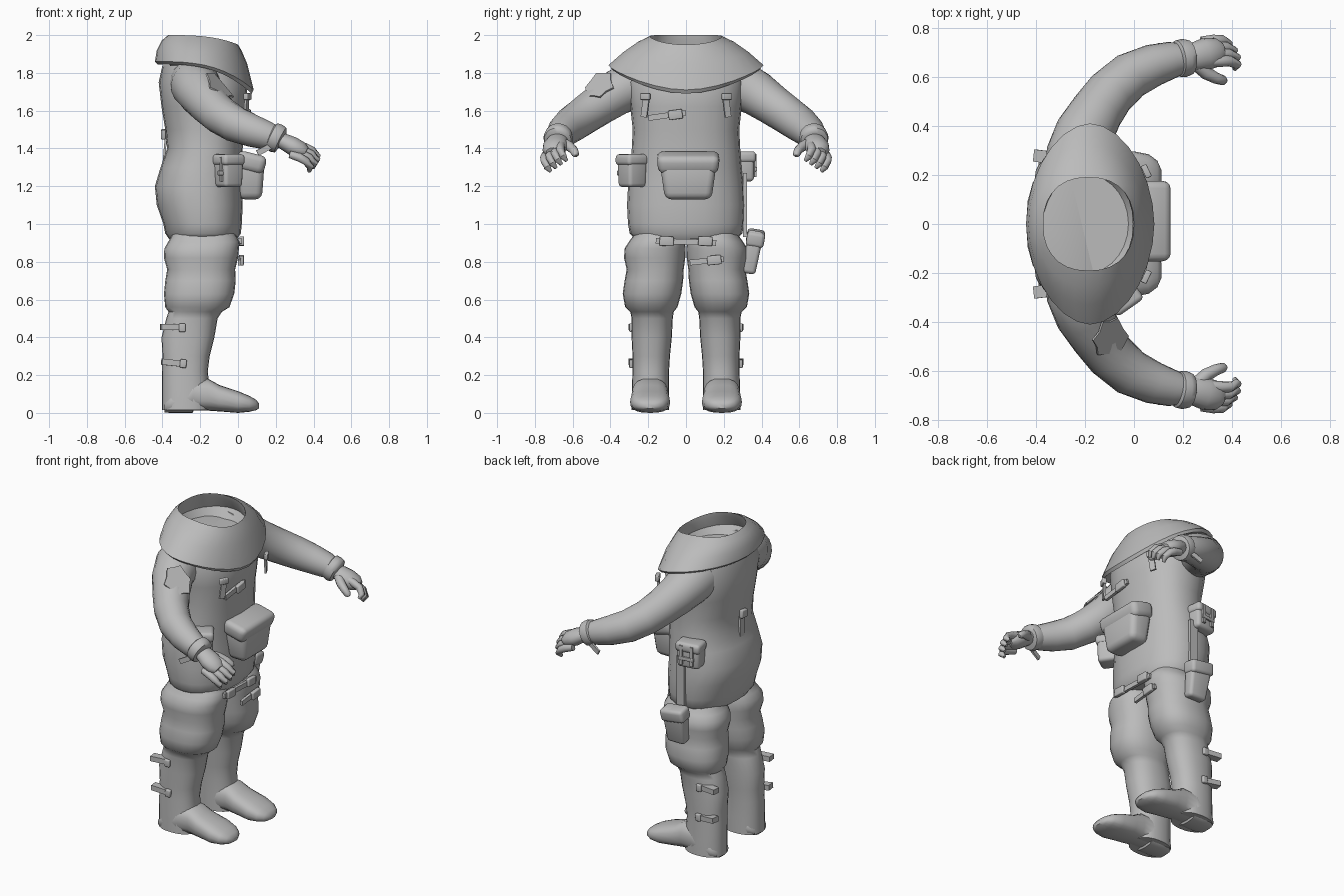
import bpy, bmesh, math
from mathutils import Vector, Matrix, Euler

fabric = bpy.data.materials.new("grey fabric")
fabric.diffuse_color = (0.5, 0.5, 0.5, 1)


def finish(name, bm, angle=50):
    bmesh.ops.recalc_face_normals(bm, faces=bm.faces)
    me = bpy.data.meshes.new(name)
    bm.to_mesh(me)
    bm.free()
    me.materials.append(fabric)
    me.polygons.foreach_set("use_smooth", [True] * len(me.polygons))
    me.set_sharp_from_angle(angle=math.radians(angle))
    ob = bpy.data.objects.new(name, me)
    bpy.context.collection.objects.link(ob)
    return ob


def loft(name, rings, angle=50):
    """Skin a list of equal-length point rings and cap both ends."""
    bm = bmesh.new()
    rows = [[bm.verts.new(p) for p in r] for r in rings]
    n = len(rows[0])
    for a, b in zip(rows, rows[1:]):
        for i in range(n):
            bm.faces.new((a[i], a[(i + 1) % n], b[(i + 1) % n], b[i]))
    bm.faces.new(rows[0])
    bm.faces.new(rows[-1])
    return finish(name, bm, angle)


def oval(n=24, p=2.0):
    """Unit superellipse points."""
    out = []
    for i in range(n):
        c, s = math.cos(2 * math.pi * i / n), math.sin(2 * math.pi * i / n)
        out.append((math.copysign(abs(c) ** (2 / p), c), math.copysign(abs(s) ** (2 / p), s)))
    return out


def level(z, x0, x1, y0, y1, p=2.3):
    return [((x0 + x1) / 2 + u * (x1 - x0) / 2, (y0 + y1) / 2 + v * (y1 - y0) / 2, z)
            for u, v in oval(24, p)]


def tube(name, path, side, n=16, flat=1.0):
    """Round tube through (x, y, z, radius) points; flat squeezes its height."""
    pts = [Vector((x, y * side, z)) for x, y, z, r in path]
    rings = []
    for i, p in enumerate(pts):
        d = (pts[min(i + 1, len(pts) - 1)] - pts[max(i - 1, 0)]).normalized()
        a = d.cross(Vector((0, 0, 1))).normalized()
        b = a.cross(d)
        r = path[i][3]
        rings.append([p + a * u * r + b * v * r * flat for u, v in oval(n)])
    return loft(name, rings)


def box(name, loc, size, rot=(0, 0, 0), taper=1.0, bevel=0.0):
    """Box with optional narrowing towards the bottom and rounded edges."""
    bm = bmesh.new()
    bmesh.ops.create_cube(bm, size=1)
    for v in bm.verts:
        k = taper if v.co.z < 0 else 1
        v.co = Vector((v.co.x * size[0] * k, v.co.y * size[1] * k, v.co.z * size[2]))
    if bevel:
        bmesh.ops.bevel(bm, geom=bm.edges[:], offset=bevel, segments=3, affect='EDGES', profile=0.5)
    e = Euler([math.radians(a) for a in rot]).to_matrix().to_4x4()
    bm.transform(Matrix.Translation(loc) @ e)
    return finish(name, bm, 40)


# Torso
torso = [(.92, -.365, -.005, .27), (.95, -.385, .015, .298), (1.0, -.395, .02, .307), (1.1, -.43, .025, .312),
         (1.2, -.44, .02, .307), (1.3, -.41, .02, .296), (1.4, -.375, .025, .287), (1.5, -.385, .03, .282),
         (1.62, -.405, .045, .295), (1.75, -.42, .05, .31), (1.84, -.40, .0, .28)]
loft("torso", [level(z, a, b, -w, w) for z, a, b, w in torso])


# Collar: drooping rim, sloping cape, open neck and hollow inside
def collar_ring(x0, x1, w, zb, zf, p=2.0):
    return [((x0 + x1) / 2 + u * (x1 - x0) / 2, v * w, zb + (zf - zb) * ((u + 1) / 2) ** 3)
            for u, v in oval(28, p)]


loft("collar", [collar_ring(-.39, .03, .30, 1.86, 1.74),
                collar_ring(-.425, .072, .395, 1.845, 1.69, 1.85),
                collar_ring(-.44, .083, .41, 1.86, 1.71, 1.85),
                collar_ring(-.43, .048, .33, 1.92, 1.85),
                collar_ring(-.405, .018, .255, 1.97, 1.92),
                collar_ring(-.37, .0, .19, 2.0, 1.95, 2.3),
                collar_ring(-.375, -.005, .20, 1.97, 1.92, 2.3),
                collar_ring(-.395, -.0, .24, 1.90, 1.87),
                collar_ring(-.36, -.03, .20, 1.84, 1.83),
                collar_ring(-.25, -.12, .08, 1.81, 1.81)], 40)

# Legs: puffed thigh and knee sections, then a straight shin
leg = [(1.0, -.33, -.05, .06, .25), (.93, -.355, -.005, .012, .285), (.905, -.37, .008, .006, .303),
       (.87, -.39, .005, .002, .325), (.82, -.392, .0, .004, .328), (.76, -.375, -.015, .012, .314),
       (.70, -.385, -.012, .015, .325), (.63, -.392, -.02, .025, .335), (.56, -.385, -.045, .045, .322),
       (.535, -.368, -.085, .065, .295), (.50, -.38, -.108, .07, .288), (.40, -.405, -.125, .075, .288),
       (.30, -.40, -.15, .085, .283), (.22, -.402, -.16, .09, .283), (.12, -.403, -.15, .09, .287),
       (.015, -.403, -.15, .09, .288)]
# Boot sections along x: position, half width, underside, top
boot = [(-.39, .06, .003, .06), (-.36, .085, 0, .10), (-.30, .096, 0, .14), (-.24, .098, 0, .18),
        (-.235, .096, .012, .18), (-.16, .096, .012, .182), (-.10, .10, .008, .148),
        (0, .106, 0, .115), (.06, .094, .006, .09), (.095, .068, .014, .07), (.112, .03, .024, .05)]
# Arm centre line and radii
arm = [(-.23, .20, 1.75, .13), (-.225, .29, 1.735, .132), (-.20, .375, 1.69, .12), (-.15, .46, 1.63, .108),
       (-.095, .535, 1.578, .102), (-.015, .605, 1.528, .096), (.08, .648, 1.492, .086),
       (.155, .669, 1.468, .075), (.20, .676, 1.455, .062)]
cuff = [(.175, .673, 1.467, .06), (.18, .674, 1.465, .075), (.205, .677, 1.453, .078),
        (.225, .679, 1.444, .072), (.232, .68, 1.44, .05)]
palm = [(.20, .675, 1.455, .047), (.245, .682, 1.435, .058), (.29, .692, 1.412, .066),
        (.335, .70, 1.39, .060), (.36, .702, 1.378, .038)]

for s, word in ((1, "left"), (-1, "right")):
    loft(word + "_leg", [level(z, x0, x1, *sorted((a * s, b * s))) for z, x0, x1, a, b in leg])
    loft(word + "_boot", [[(x, .19 * s + u * w, (lo + hi) / 2 + v * (hi - lo) / 2)
                           for u, v in oval(20, 2.6)] for x, w, lo, hi in boot])
    tube(word + "_arm", arm, s, 20)
    tube(word + "_cuff", cuff, s, 20)
    tube(word + "_palm", palm, s, 16, .75)
    # Curled fingers and thumb
    for i in range(4):
        y, z, x = .66 + .028 * i, 1.42 - .019 * i, .325 - .007 * i
        k = (.95, 1.0, .95, .8)[i]
        tube(f"{word}_finger_{i + 1}", [(x - .03, y, z + .005, .02), (x + .02, y + .004, z - .01, .024),
             (x + .07 * k, y + .004, z - .03, .022), (x + .10 * k, y - .01, z - .062, .019),
             (x + .09 * k, y - .028, z - .085, .010)], s, 10)
    tube(word + "_thumb", [(.25, .655, 1.43, .028), (.295, .615, 1.41, .027), (.335, .594, 1.39, .023),
                           (.365, .585, 1.37, .02), (.375, .585, 1.36, .009)], s, 10)
    # Wrist strap end
    box(word + "_wrist_strap", (.14, .725 * s, 1.395), (.085, .012, .03), (0, -28, -10 * s))
    # Chest strap
    box(word + "_chest_strap", (.045, .215 * s, 1.625), (.012, .035, .12), (8 * s, 0, 25 * s))
    box(word + "_chest_clip", (.05, .215 * s, 1.675), (.025, .055, .035), (0, 0, 25 * s), 1, .005)
    # Shin straps
    for z, tilt, x in ((.455, 0, -.35), (.265, 6, -.345)):
        box(word + "_shin_strap", (x, .272 * s, z), (.12, .05, .032), (0, tilt, -7 * s))
        box(word + "_shin_buckle", (x + .055, .283 * s, z - .004), (.035, .035, .045), (0, tilt, 0), 1, .006)

# Back strap with buckle
box("back_strap", (-.385, -.01, 1.42), (.012, .04, .17), (6, 5, 0))
box("back_buckle", (-.395, -.015, 1.475), (.025, .055, .05), (6, 0, 0), 1, .006)

# Front pouch with overhanging flap
box("front_pouch", (.065, .012, 1.225), (.15, .30, .19), (0, 0, 0), .82, .035)
box("front_pouch_flap", (.068, .012, 1.325), (.162, .335, .10), (0, 14, 0), .94, .034)

# Hip pouches
box("right_hip_pouch", (-.05, -.285, 1.28), (.125, .12, .17), (0, 0, 35), .92, .02)
box("right_hip_flap", (-.05, -.288, 1.34), (.135, .13, .06), (0, 0, 35), 1, .02)
box("right_hip_tab", (-.085, -.342, 1.29), (.022, .012, .13), (0, 0, 35))
box("right_hip_buckle", (-.085, -.345, 1.27), (.05, .015, .025), (0, 0, 35), 1, .003)
box("left_hip_pouch", (-.25, .305, 1.30), (.15, .10, .15), (0, 0, 8), .95, .02)
box("left_hip_flap", (-.25, .308, 1.355), (.16, .11, .06), (0, 0, 8), 1, .02)
for dx in (-.035, .035):
    box("left_hip_tab", (-.255 + dx, .362 + dx * .14, 1.31), (.02, .012, .12), (0, 0, 8))
box("left_hip_buckle", (-.255, .364, 1.29), (.10, .012, .022), (0, 0, 8), 1, .003)

# Thigh holster hanging from a long strap
box("holster_strap", (-.185, .312, 1.10), (.055, .02, .34), (0, 0, 0))
box("holster", (-.18, .352, .85), (.15, .085, .23), (-10, 0, 0), .8, .02)
box("holster_flap", (-.18, .368, .925), (.16, .095, .08), (-10, 8, 0), 1, .02)

# Webbing across the chest, groin and thigh: centre, length, tilt
for name, x, y, z, length, tilt in (("chest_webbing", .045, -.10, 1.575, .20, 8),
                                    ("groin_webbing", .01, 0, .905, .32, -2),
                                    ("thigh_webbing", .008, .11, .805, .18, 6)):
    box(name, (x, y, z), (.018, length, .03), (tilt, 0, 0))
    for k in ((-.32, .32) if length > .3 else (.22,)):
        box(name + "_buckle", (x + .01, y + k * length, z + .004), (.026, .075, .05), (tilt, 0, 0), 1, .006)

# Ragged patch on the right upper arm
bm = bmesh.new()
turn = Vector((.65, -.35, .7)).to_track_quat('Z', 'Y').to_matrix().to_4x4()
edge = [bm.verts.new((math.cos(i * math.pi / 6) * (.085, .068)[i % 2],
                      math.sin(i * math.pi / 6) * (.10, .082)[i % 2], 0)) for i in range(12)]
cap = bm.faces.new(edge)
ext = bmesh.ops.extrude_face_region(bm, geom=[cap])
bmesh.ops.translate(bm, verts=[v for v in ext["geom"] if isinstance(v, bmesh.types.BMVert)], vec=(0, 0, .009))
# Bend the patch around the arm
for v in bm.verts:
    v.co.z -= 3.5 * v.co.x ** 2
bm.transform(Matrix.Translation((-.095, -.465, 1.735)) @ turn)
finish("shoulder_patch", bm)
